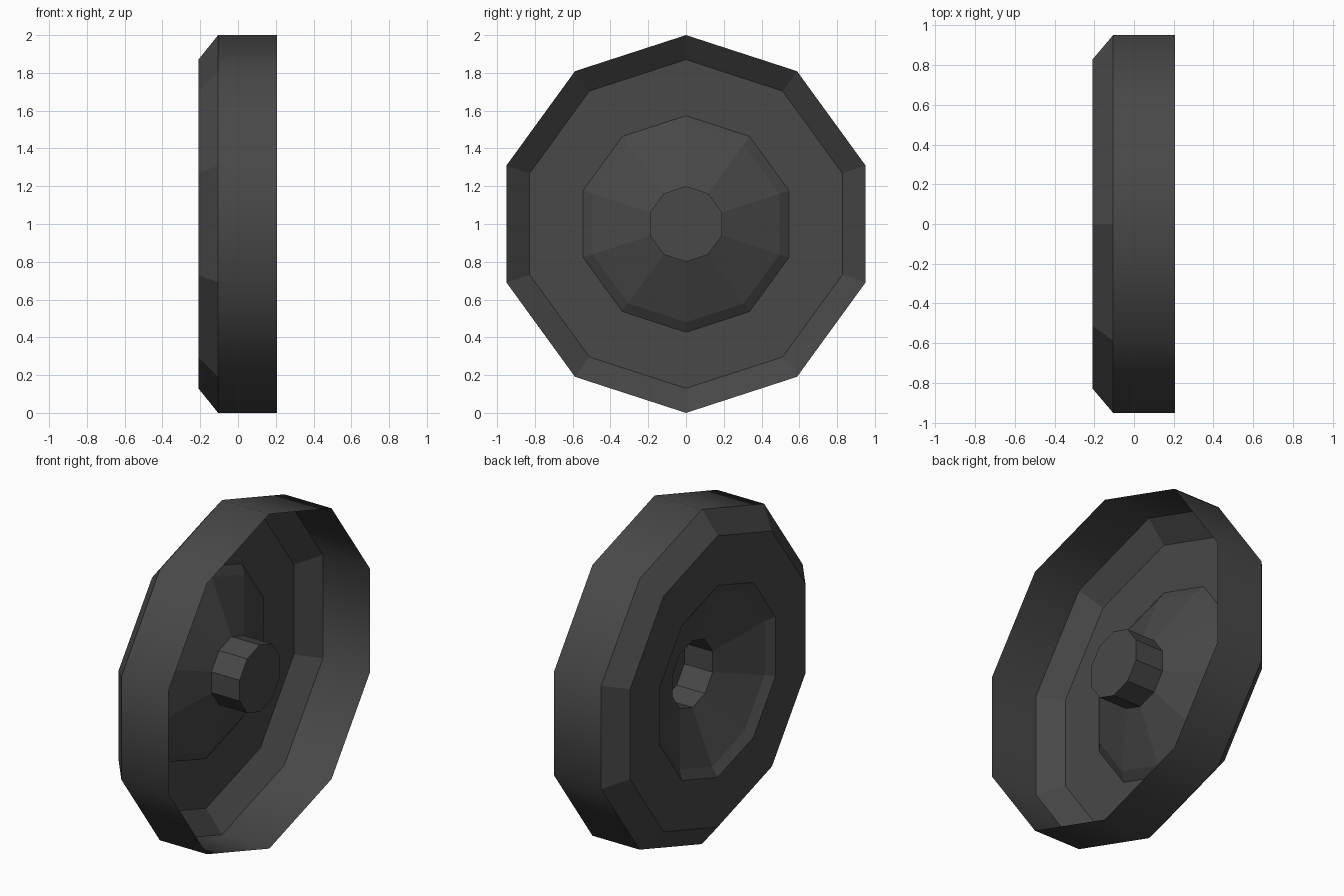
import bpy, bmesh, math

if "Cube" in bpy.data.objects:
    bpy.data.objects.remove(bpy.data.objects["Cube"])

SIDES = 10
AXLE_Z = 1.0

rubber = bpy.data.materials.new("charcoal")
rubber.diffuse_color = (0.065, 0.065, 0.065, 1.0)
rubber.use_nodes = True
rubber.node_tree.nodes["Principled BSDF"].inputs["Base Color"].default_value = rubber.diffuse_color


def lathe(name, profile, cap=False, smooth_bands=()):
    """Spin (x, radius) points around the x axle as a thin ten-sided shell."""
    bm = bmesh.new()
    rings = []
    for x, r in profile:
        ring = []
        for k in range(SIDES):
            a = 2 * math.pi * k / SIDES
            ring.append(bm.verts.new((x, r * math.sin(a), r * math.cos(a))))
        rings.append(ring)
    for band, (a, b) in enumerate(zip(rings, rings[1:])):
        for k in range(SIDES):
            n = (k + 1) % SIDES
            f = bm.faces.new((a[k], a[n], b[n], b[k]))
            f.smooth = band in smooth_bands
    if cap:
        bm.faces.new(rings[-1])
    # faces point outward / towards -x, the closed side of the wheel
    bm.normal_update()
    for e in bm.edges:
        if len(e.link_faces) == 2 and not all(f.smooth for f in e.link_faces):
            e.smooth = False
    mesh = bpy.data.meshes.new(name)
    bm.to_mesh(mesh)
    bm.free()
    mesh.materials.append(rubber)
    obj = bpy.data.objects.new(name, mesh)
    obj.location.z = AXLE_Z
    bpy.context.collection.objects.link(obj)
    return obj


# Tyre: smooth tread, open on the +x side, with a bevelled shoulder
lathe("tyre", [(0.207, 1.0), (-0.105, 1.0), (-0.21, 0.87)], smooth_bands=(0,))

# Wheel disc: flat ring, short steep step, then a shallow cone
lathe("wheel_disc", [(-0.21, 0.87), (-0.21, 0.573), (-0.173, 0.52), (-0.043, 0.2)])

# Hub: hollow cup, capped on the +x end
lathe("hub", [(-0.043, 0.2), (0.144, 0.2)], cap=True)
